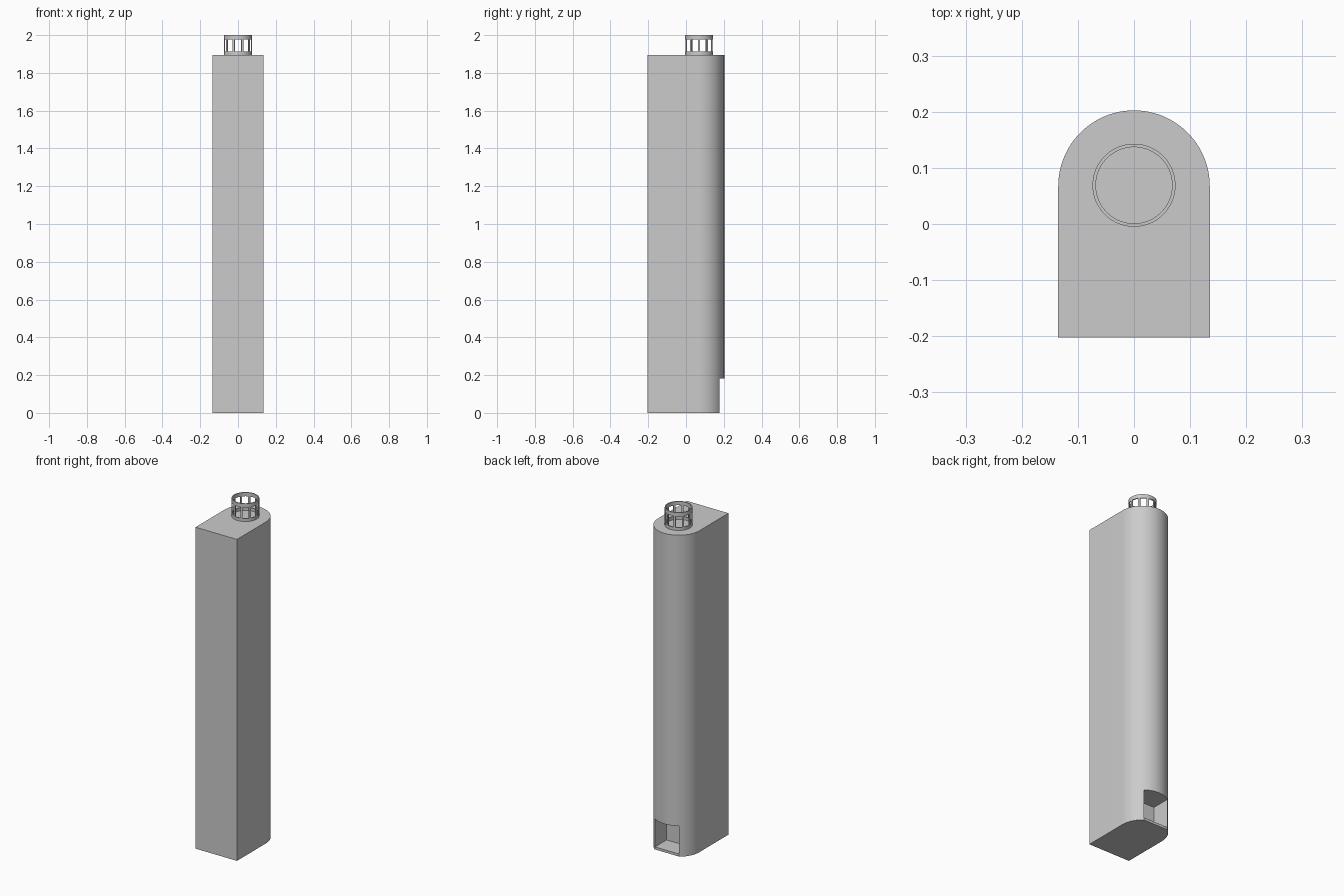
import bpy, bmesh, math

cube = bpy.data.objects.get("Cube")
if cube:
    bpy.data.objects.remove(cube, do_unlink=True)

HALF, MID, TOP = 0.135, 0.0675, 1.895   # half width, arc centre y, body height

grey = bpy.data.materials.new("plain_grey")
grey.use_nodes = True
grey.diffuse_color = (0.6, 0.6, 0.6, 1)
grey.node_tree.nodes["Principled BSDF"].inputs["Base Color"].default_value = (0.6, 0.6, 0.6, 1)


def add_object(name, bm):
    bmesh.ops.recalc_face_normals(bm, faces=bm.faces)
    mesh = bpy.data.meshes.new(name)
    bm.to_mesh(mesh)
    bm.free()
    mesh.materials.append(grey)
    obj = bpy.data.objects.new(name, mesh)
    bpy.context.collection.objects.link(obj)
    return obj


def prism(name, outline, z0, z1):
    bm = bmesh.new()
    base = bm.faces.new([bm.verts.new((x, y, z0)) for x, y in outline])
    side = bmesh.ops.extrude_face_region(bm, geom=[base])
    verts = [g for g in side["geom"] if isinstance(g, bmesh.types.BMVert)]
    bmesh.ops.translate(bm, verts=verts, vec=(0, 0, z1 - z0))
    return add_object(name, bm)


def box(name, x, y0, y1, z0, z1):
    return prism(name, [(-x, y0), (x, y0), (x, y1), (-x, y1)], z0, z1)


def cut(obj, cutter):
    cutter.hide_render = True
    mod = obj.modifiers.new("cut", "BOOLEAN")
    mod.operation, mod.solver, mod.object = "DIFFERENCE", "EXACT", cutter
    bpy.context.view_layer.objects.active = obj
    bpy.ops.object.modifier_apply(modifier=mod.name)
    bpy.data.objects.remove(cutter, do_unlink=True)


def smooth(obj):
    bpy.ops.object.select_all(action="DESELECT")
    obj.select_set(True)
    bpy.context.view_layer.objects.active = obj
    bpy.ops.object.shade_smooth_by_angle(angle=math.radians(30))


# Tall body with flat front and rounded back
arc = [(HALF * math.cos(math.pi * i / 48), MID + HALF * math.sin(math.pi * i / 48))
       for i in range(49)]
body = prism("body", [(-HALF, -0.2025), (HALF, -0.2025)] + arc, 0, TOP)

# Pocket at the foot of the back, with a thin recessed floor
cut(body, box("pocket_cutter", 0.079, 0.068, 0.3, 0.015, 0.182))
cut(body, box("sill_cutter", 0.079, 0.176, 0.3, -0.1, 0.1))
smooth(body)

# Slotted collar: two rings joined by evenly spaced bars
OUTER, INNER, SLOTS, STEPS = 0.074, 0.068, 10, 8
count = SLOTS * STEPS
levels = [TOP, 1.913, 1.978, 2.0]
bm = bmesh.new()


def ring(radius, z):
    # The start angle centres a slot on the front
    start = -math.pi / 2 - math.pi / SLOTS - 2 * math.pi / count
    return [bm.verts.new((radius * math.cos(start + 2 * math.pi * i / count),
                          MID + 0.0015 + radius * math.sin(start + 2 * math.pi * i / count), z))
            for i in range(count)]


outer = [ring(OUTER, z) for z in levels]
inner = [ring(INNER, z) for z in levels]


def is_bar(i):
    return i % STEPS < 2


for i in range(count):
    j = (i + 1) % count
    for k in range(3):
        if k != 1 or is_bar(i):
            for wall in (outer, inner):
                bm.faces.new((wall[k][i], wall[k][j], wall[k + 1][j], wall[k + 1][i]))
    # Rims, and the sills and heads of the slots
    for k in range(4):
        if k in (0, 3) or not is_bar(i):
            bm.faces.new((outer[k][i], outer[k][j], inner[k][j], inner[k][i]))
    # Flanks of the bars
    if is_bar(i) != is_bar(i - 1):
        bm.faces.new((outer[1][i], outer[2][i], inner[2][i], inner[1][i]))
collar = add_object("slotted_collar", bm)
smooth(collar)
